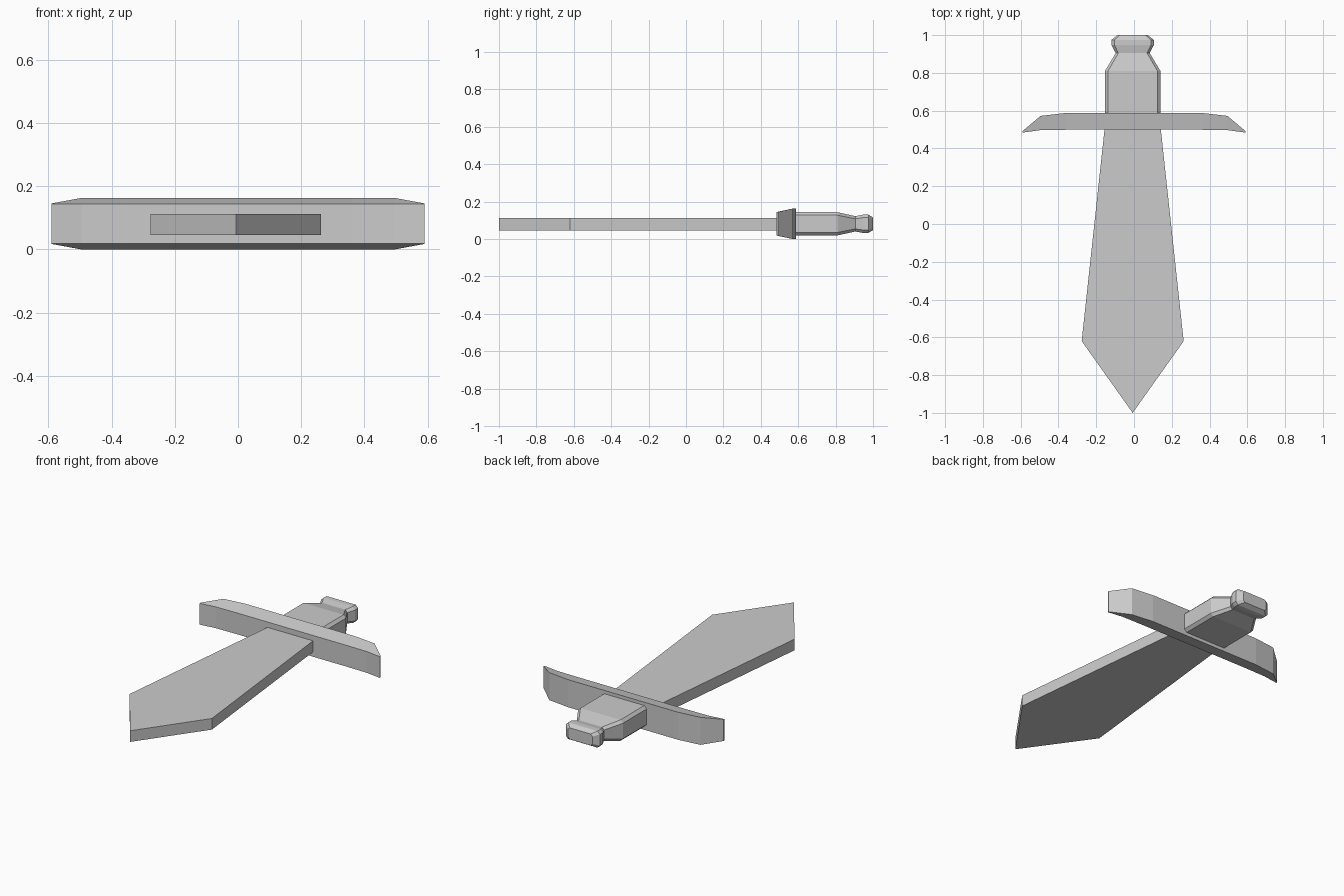
import bpy, bmesh

if "Cube" in bpy.data.objects:
    bpy.data.objects.remove(bpy.data.objects["Cube"])

CX, CZ = -0.007, 0.081  # long axis of the sword


def loft(name, rings):
    """Skin a list of equal-length vertex rings and cap both ends."""
    bm = bmesh.new()
    rows = [[bm.verts.new(p) for p in ring] for ring in rings]
    n = len(rows[0])
    for a, b in zip(rows, rows[1:]):
        for i in range(n):
            j = (i + 1) % n
            bm.faces.new((a[i], a[j], b[j], b[i]))
    bm.faces.new(rows[0])
    bm.faces.new(rows[-1])
    bmesh.ops.recalc_face_normals(bm, faces=bm.faces)
    mesh = bpy.data.meshes.new(name)
    bm.to_mesh(mesh)
    bm.free()
    obj = bpy.data.objects.new(name, mesh)
    bpy.context.collection.objects.link(obj)
    return obj


def octagon(y, hx, hz, c):
    """Chamfered rectangle across the sword axis."""
    pts = [(hx, hz - c), (hx - c, hz), (c - hx, hz), (-hx, hz - c),
           (-hx, c - hz), (c - hx, -hz), (hx - c, -hz), (hx, c - hz)]
    return [(CX + x, y, CZ + z) for x, z in pts]


# Blade: flat pointed slab widening towards the tip
outline = [(0.148, 0.51), (0.27, -0.62), (0, -1.0), (-0.27, -0.62), (-0.148, 0.51)]
loft("blade", [[(CX + x, y, z) for x, y in outline] for z in (0.046, 0.112)])

# Guard: bar with swept tips, taller along its back edge
# stations: x, front y, back y, back half height
half = [(0.59, 0.484, 0.492, 0.064), (0.495, 0.497, 0.572, 0.0815), (0.36, 0.499, 0.588, 0.0815)]
stations = [(-x, f, b, h) for x, f, b, h in half] + half[::-1]
loft("guard", [[(x, f, CZ - 0.063), (x, f, CZ + 0.063), (x, b, CZ + h), (x, b, CZ - h)]
               for x, f, b, h in stations])

# Handle and pommel: chamfered sections along y
sections = [(0.58, 0.147, 0.062, 0.016), (0.81, 0.147, 0.062, 0.016),
            (0.905, 0.09, 0.041, 0.014), (0.947, 0.112, 0.049, 0.016),
            (0.975, 0.112, 0.049, 0.016), (1.0, 0.08, 0.034, 0.012)]
loft("handle", [octagon(*s) for s in sections])
